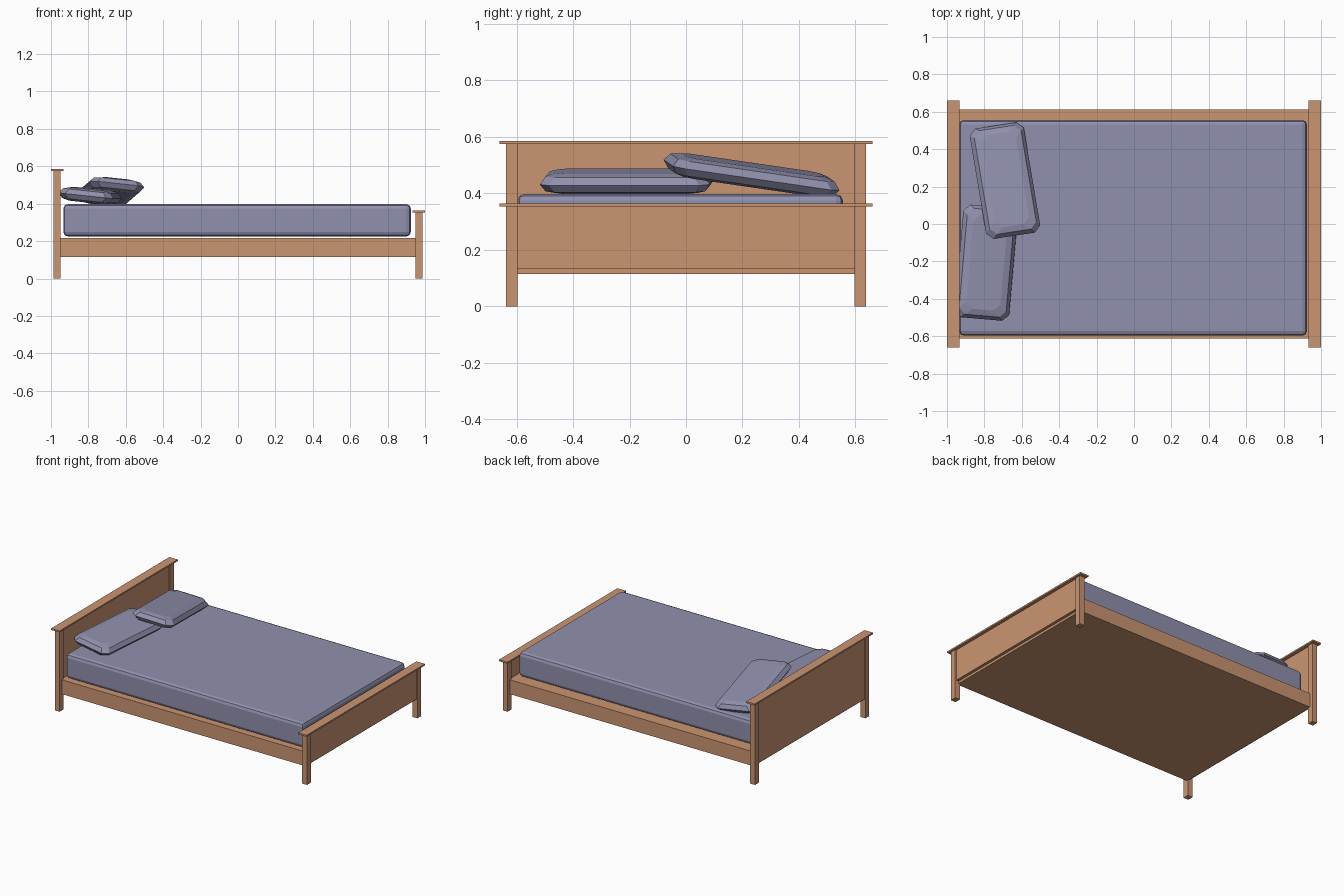
import bpy, bmesh, math
from mathutils import Euler

if "Cube" in bpy.data.objects:
    bpy.data.objects.remove(bpy.data.objects["Cube"])


def material(name, rgb):
    m = bpy.data.materials.new(name)
    m.diffuse_color = (*rgb, 1)
    m.use_nodes = True
    m.node_tree.nodes["Principled BSDF"].inputs["Base Color"].default_value = m.diffuse_color
    return m


WOOD = material("wood", (0.60, 0.30, 0.165))
CLOTH = material("bedding", (0.28, 0.28, 0.42))


def finish(name, bm, mat):
    bmesh.ops.recalc_face_normals(bm, faces=bm.faces)
    me = bpy.data.meshes.new(name)
    bm.to_mesh(me)
    bm.free()
    me.materials.append(mat)
    ob = bpy.data.objects.new(name, me)
    bpy.context.collection.objects.link(ob)
    return ob


def box(name, x, y, z, mat):
    """Box from (min, max) ranges."""
    bm = bmesh.new()
    bmesh.ops.create_cube(bm, size=1)
    for v in bm.verts:
        for i, (lo, hi) in enumerate((x, y, z)):
            v.co[i] = lo if v.co[i] < 0 else hi
    return finish(name, bm, mat)


def pillow(name, loc, rot):
    """Stacked octagonal rings, narrowing above and below the seam."""
    bm = bmesh.new()
    rings = []
    # inset in x, inset in y, height
    for ix, iy, z in ((0.055, 0.05, -0.036), (0.02, 0.018, -0.026), (0, 0, 0),
                      (0.02, 0.018, 0.026), (0.055, 0.05, 0.036)):
        a, b, c = 0.147 - ix, 0.302 - iy, 0.035
        pts = [(a, b - c), (a - c, b), (c - a, b), (-a, b - c),
               (-a, c - b), (c - a, -b), (a - c, -b), (a, c - b)]
        rings.append([bm.verts.new((px, py, z)) for px, py in pts])
    for lo, hi in zip(rings, rings[1:]):
        for i in range(8):
            j = (i + 1) % 8
            bm.faces.new((lo[i], lo[j], hi[j], hi[i]))
    bm.faces.new(rings[0])
    bm.faces.new(rings[-1])
    ob = finish(name, bm, CLOTH)
    ob.location = loc
    ob.rotation_euler = Euler([math.radians(r) for r in rot])


# Headboard and footboard: two posts, recessed panel and overhanging cap
for part, s, top in (("headboard", -1, 0.574), ("footboard", 1, 0.353)):
    def span(c, half):
        return (s * c - half, s * c + half)
    for side, t in (("front", -1), ("back", 1)):
        box(f"{part}_{side}_post", span(0.968, 0.019),
            (t * 0.617 - 0.021, t * 0.617 + 0.021), (0, top), WOOD)
    box(f"{part}_panel", span(0.968, 0.010), (-0.6, 0.6), (0.132, top), WOOD)
    box(f"{part}_cap", span(0.967, 0.033), (-0.661, 0.661), (top, top + 0.011), WOOD)

# Bed base between the boards
box("bed_base", (-0.958, 0.958), (-0.612, 0.612), (0.115, 0.216), WOOD)

# Mattress with rounded edges
mattress = box("mattress", (-0.934, 0.924), (-0.597, 0.556), (0.225, 0.398), CLOTH)
bev = mattress.modifiers.new("round_edges", "BEVEL")
bev.width, bev.segments = 0.024, 2

# Two loosely placed pillows, the second resting on the first
pillow("lower_pillow", (-0.79, -0.207, 0.443), (0, 6, -5))
pillow("upper_pillow", (-0.69, 0.232, 0.465), (-8.2, 6, 8.7))
